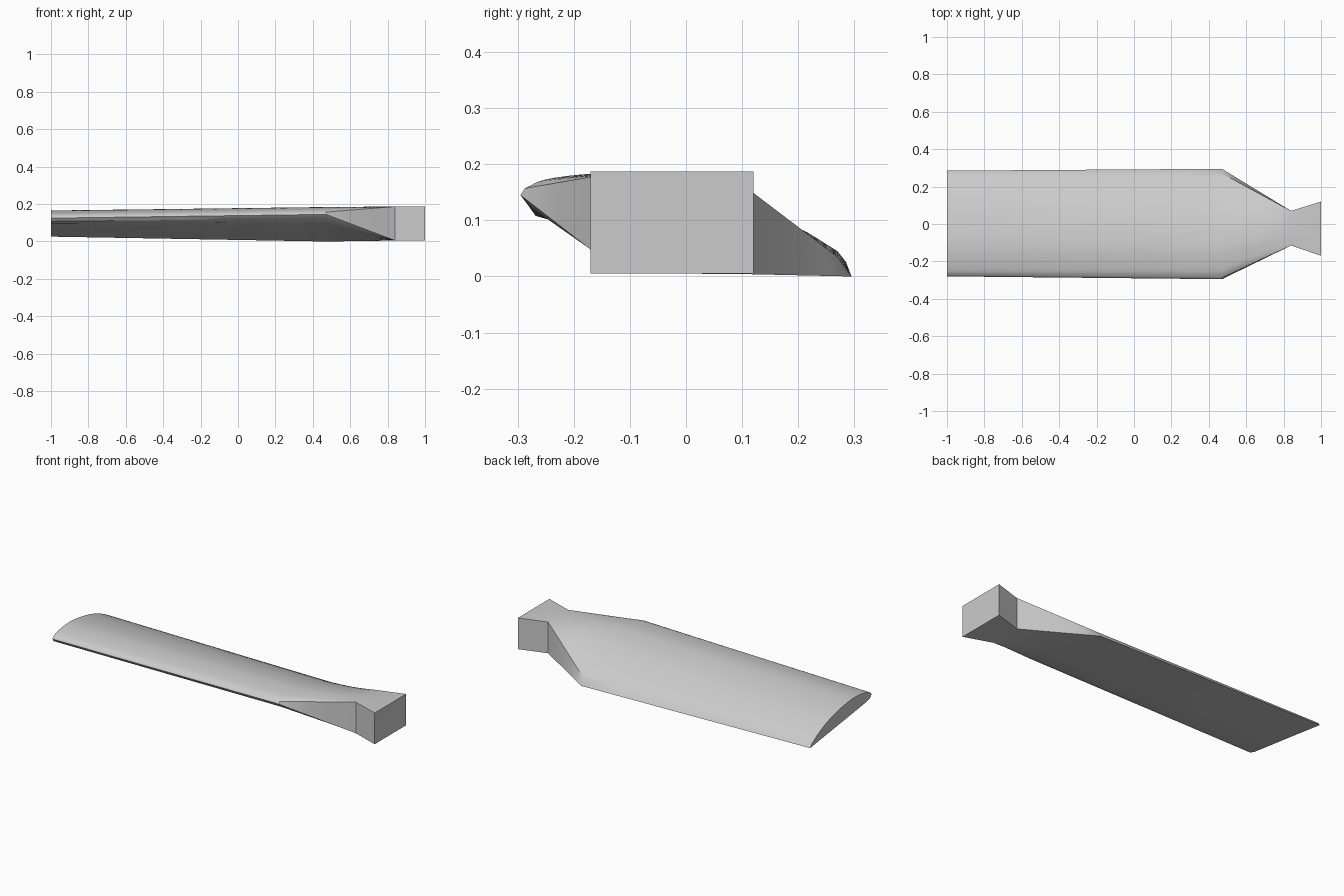
import bpy, bmesh, math
from mathutils import Vector

cube = bpy.data.objects.get("Cube")
if cube:
    bpy.data.objects.remove(cube, do_unlink=True)

grey = bpy.data.materials.new("blade_grey")
grey.use_nodes = True
colour = (0.6, 0.6, 0.6, 1)
grey.diffuse_color = colour
grey.node_tree.nodes["Principled BSDF"].inputs["Base Color"].default_value = colour

STEPS = 4  # points per span of a smoothed profile


def smooth(points):
    """Catmull-Rom curve through the points."""
    p = [Vector(q) for q in points]
    p = [2 * p[0] - p[1]] + p + [2 * p[-1] - p[-2]]
    out = []
    for a, b, c, d in zip(p, p[1:], p[2:], p[3:]):
        for i in range(STEPS):
            t = i / STEPS
            out.append(0.5 * (2 * b + (c - a) * t + (2 * a - 5 * b + 4 * c - d) * t * t
                              + (3 * b - a - 3 * c + d) * t ** 3))
    return out + [p[-2]]


def airfoil(nose, top, tail, under):
    """Ring of (y, z): nose, upper skin, trailing edge, then underside."""
    return [Vector(nose)] + smooth(top) + [Vector(tail)] + [Vector(q) for q in under]


tip = airfoil((-.28, .125),
              [(-.275, .134), (-.25, .148), (-.18, .162), (-.1, .165),
               (0, .152), (.1, .128), (.2, .087), (.27, .045)],
              (.285, .026),
              [(.1, .052), (-.1, .079), (-.23, .097), (-.268, .108)])
shoulder = airfoil((-.295, .145),
                   [(-.287, .157), (-.25, .173), (-.17, .183), (-.1, .182),
                    (0, .165), (.1, .131), (.2, .081), (.27, .035)],
                   (.295, 0),
                   [(.1, .037), (-.1, .075), (-.23, .102), (-.275, .122)])


def block(front, back, low=.005, high=.187):
    """Rectangle whose points follow the spacing of the shoulder ring."""
    n_top = 7 * STEPS + 1
    upper, lower = shoulder[1:n_top + 1], shoulder[n_top + 1:] + shoulder[:1]

    def place(run, start, end, z):
        y0, y1 = run[0].x, run[-1].x
        return [Vector((start + (end - start) * (q.x - y0) / (y1 - y0), z)) for q in run]

    under = place(lower, back, front, low)
    return [under[-1]] + place(upper, front, back, high) + under[:-1]


neck, root = block(-.115, .07), block(-.17, .12)

# One continuous loft: airfoil, tapering shoulder, flared root
stations = [(-1, tip, 1), (.47, shoulder, 8), (.84, neck, 6), (1, root, 1)]
bm = bmesh.new()
rings = []
previous = None
for x, ring, cuts in stations:
    for i in range(1, cuts + 1):
        t = i / cuts
        if previous:
            px, pring = previous
            coords = [(px + (x - px) * t, *a.lerp(b, t)) for a, b in zip(pring, ring)]
        else:
            coords = [(x, *q) for q in ring]
        rings.append([bm.verts.new(c) for c in coords])
    previous = (x, ring)
count = len(tip)
for a, b in zip(rings, rings[1:]):
    for i in range(count):
        j = (i + 1) % count
        bm.faces.new((a[i], a[j], b[j], b[i]))
bm.faces.new(rings[0])
bm.faces.new(rings[-1])
bmesh.ops.recalc_face_normals(bm, faces=bm.faces[:])

mesh = bpy.data.meshes.new("blade")
bm.to_mesh(mesh)
bm.free()
mesh.materials.append(grey)
blade = bpy.data.objects.new("blade", mesh)
bpy.context.collection.objects.link(blade)
bpy.ops.object.select_all(action="DESELECT")
blade.select_set(True)
bpy.context.view_layer.objects.active = blade
bpy.ops.object.shade_smooth_by_angle(angle=math.radians(30))
